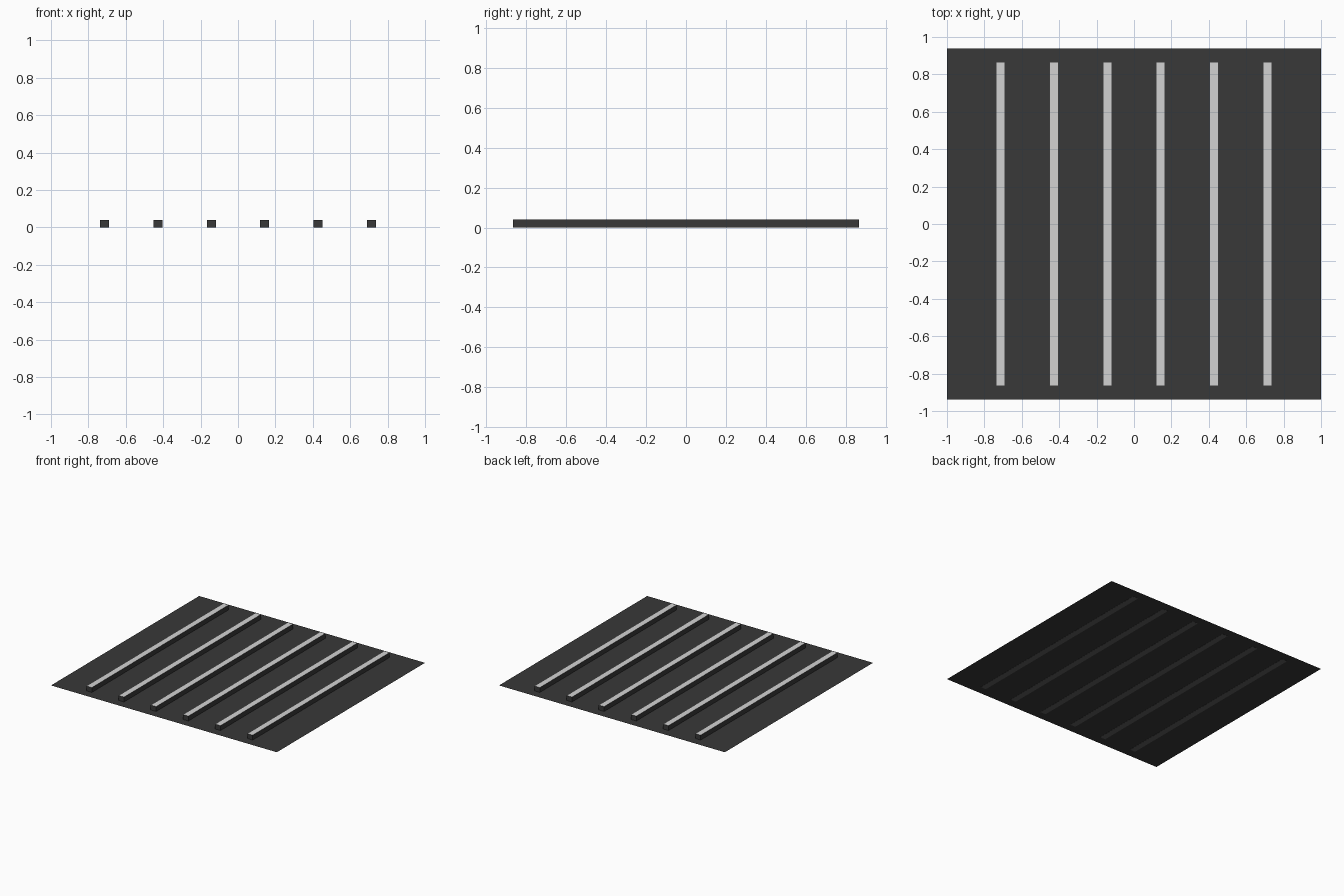
import bpy
import bmesh

cube = bpy.data.objects.get("Cube")
if cube:
    bpy.data.objects.remove(cube, do_unlink=True)


def make_material(name, value):
    mat = bpy.data.materials.new(name)
    mat.use_nodes = True
    colour = (value, value, value, 1)
    mat.diffuse_color = colour
    mat.node_tree.nodes["Principled BSDF"].inputs["Base Color"].default_value = colour
    return mat


charcoal = make_material("charcoal", 0.04)
pale_grey = make_material("pale_grey", 0.65)
dark_grey = make_material("dark_grey", 0.11)


def add_object(name, bm, materials):
    mesh = bpy.data.meshes.new(name)
    bm.to_mesh(mesh)
    bm.free()
    for mat in materials:
        mesh.materials.append(mat)
    obj = bpy.data.objects.new(name, mesh)
    bpy.context.collection.objects.link(obj)
    return obj


# Flat ground sheet, just above the undersides of the bars
SHEET_Z = 0.001
bm = bmesh.new()
bmesh.ops.create_grid(bm, x_segments=1, y_segments=1, size=1)
bmesh.ops.scale(bm, vec=(1, 0.937, 1), verts=bm.verts)
bmesh.ops.translate(bm, vec=(0, 0, SHEET_Z), verts=bm.verts)
add_object("base_sheet", bm, [charcoal])

# Six evenly spaced bars with pale tops
COUNT, SPACING = 6, 0.285
WIDTH, LENGTH, HEIGHT = 0.048, 1.732, 0.04
for i in range(COUNT):
    x = (i - (COUNT - 1) / 2) * SPACING
    bm = bmesh.new()
    bmesh.ops.create_cube(bm, size=1)
    bmesh.ops.scale(bm, vec=(WIDTH, LENGTH, HEIGHT), verts=bm.verts)
    bmesh.ops.translate(bm, vec=(x, 0, HEIGHT / 2), verts=bm.verts)
    bm.normal_update()
    for face in bm.faces:
        if face.normal.z > 0.5:
            face.material_index = 1
        elif face.normal.z < -0.5:
            face.material_index = 2
    add_object(f"bar_{i + 1}", bm, [charcoal, pale_grey, dark_grey])
